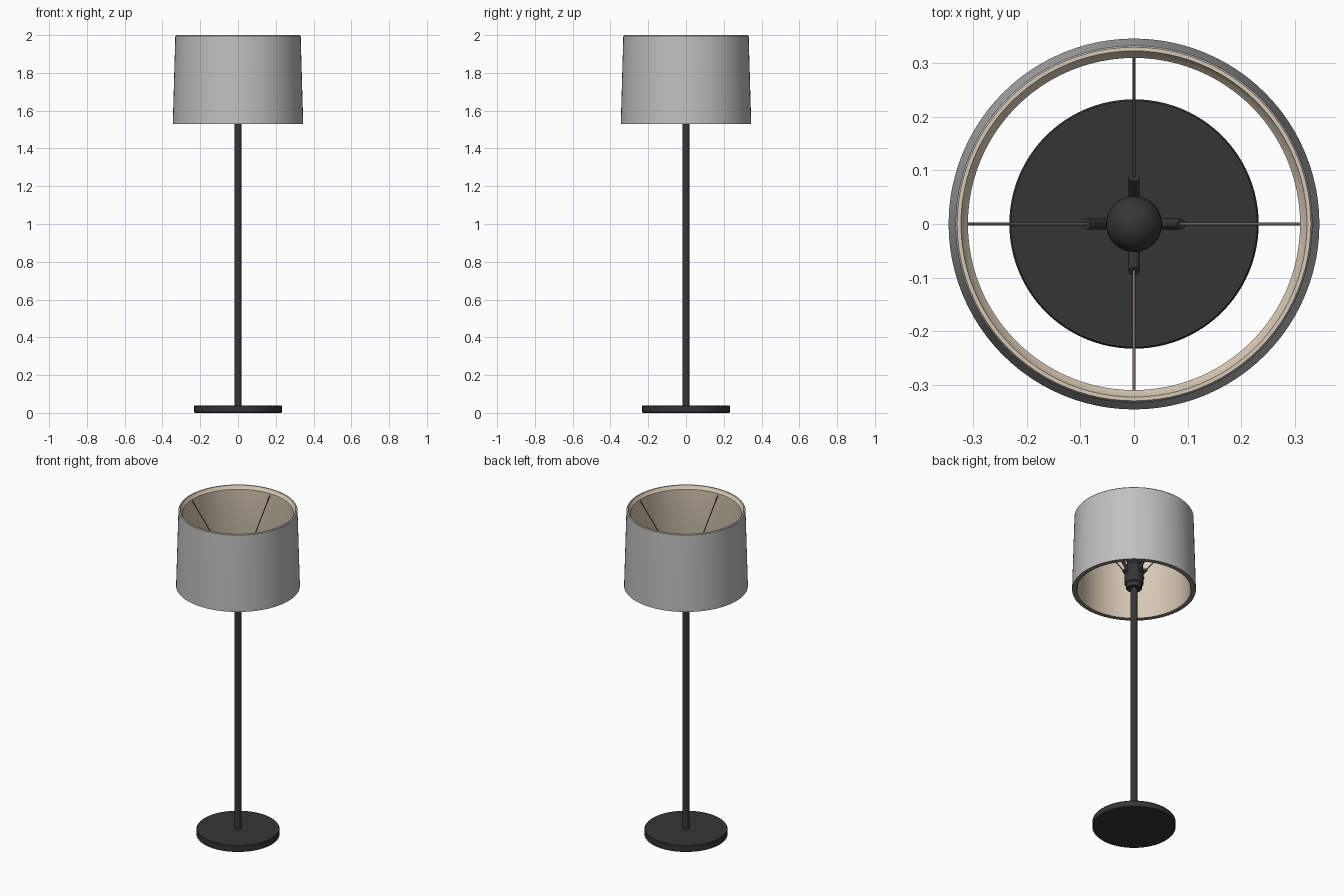
import bpy, bmesh, math
from mathutils import Vector

if "Cube" in bpy.data.objects:
    bpy.data.objects.remove(bpy.data.objects["Cube"])


def material(name, rgb):
    m = bpy.data.materials.new(name)
    m.diffuse_color = (*rgb, 1)
    m.use_nodes = True
    m.node_tree.nodes["Principled BSDF"].inputs["Base Color"].default_value = m.diffuse_color
    return m


BLACK = material("matte black", (0.036, 0.036, 0.036))
GREY = material("grey fabric", (0.53, 0.53, 0.53))
BEIGE = material("beige lining", (0.68, 0.58, 0.46))
TRIM = material("dark rim", (0.25, 0.24, 0.22))
WIRE = material("brown grey wire", (0.17, 0.15, 0.125))


def lathe(name, profile, mats, bands=None, sides=96, closed=False):
    """Revolve (radius, z) points; bands gives a material index per profile segment."""
    bm = bmesh.new()
    rings = []
    for r, z in profile:
        if r == 0:
            rings.append([bm.verts.new((0, 0, z))] * sides)
        else:
            rings.append([bm.verts.new((r * math.cos(2 * math.pi * i / sides),
                                        r * math.sin(2 * math.pi * i / sides), z))
                          for i in range(sides)])
    pairs = list(zip(rings, rings[1:] + rings[:1]))
    if not closed:
        pairs.pop()
    for k, (a, b) in enumerate(pairs):
        for i in range(sides):
            j = (i + 1) % sides
            f = bm.faces.new(list(dict.fromkeys((a[i], a[j], b[j], b[i]))))
            f.material_index = bands[k] if bands else 0
    bmesh.ops.recalc_face_normals(bm, faces=bm.faces)
    return finish(name, bm, mats)


def finish(name, bm, mats):
    me = bpy.data.meshes.new(name)
    bm.to_mesh(me)
    bm.free()
    for m in mats:
        me.materials.append(m)
    ob = bpy.data.objects.new(name, me)
    bpy.context.collection.objects.link(ob)
    bpy.ops.object.select_all(action='DESELECT')
    ob.select_set(True)
    bpy.context.view_layer.objects.active = ob
    bpy.ops.object.shade_smooth_by_angle(angle=math.radians(35))
    return ob


def rod(name, a, b, radius, mat, sides=12):
    a, b = Vector(a), Vector(b)
    bm = bmesh.new()
    bmesh.ops.create_cone(bm, cap_ends=True, segments=sides, radius1=radius,
                          radius2=radius, depth=(b - a).length)
    bm.transform((b - a).to_track_quat('Z', 'Y').to_matrix().to_4x4())
    bmesh.ops.translate(bm, verts=bm.verts, vec=(a + b) / 2)
    return finish(name, bm, [mat])


# Round base plate with softened edges
lathe("base", [(0, 0), (0.229, 0), (0.232, 0.004), (0.232, 0.036),
               (0.229, 0.04), (0, 0.04)], [BLACK])

# Pole
lathe("pole", [(0, 0.038), (0.019, 0.038), (0.019, 1.56), (0, 1.56)], [BLACK], sides=40)

# Lamp socket: collar, body and neck
lathe("socket", [(0, 1.535), (0.043, 1.535), (0.046, 1.54), (0.046, 1.56),
                 (0.052, 1.565), (0.052, 1.67), (0.048, 1.68), (0.038, 1.685),
                 (0.038, 1.74), (0, 1.74)], [BLACK], sides=48)

# Round bulb
lathe("bulb", [(0 if k in (0, 16) else 0.052 * math.sin(math.pi * k / 16),
                1.76 - 0.052 * math.cos(math.pi * k / 16)) for k in range(17)],
      [BLACK], sides=48)

# Shade: grey outside, dark lower rim, beige lining and top lip
lathe("shade", [(0.345, 1.53), (0.345, 1.54), (0.332, 1.996), (0.329, 2.0),
                (0.322, 2.0), (0.318, 1.99), (0.309, 1.98), (0.313, 1.545),
                (0.318, 1.53)],
      [GREY, BEIGE, TRIM], [0, 0, 0, 1, 1, 1, 1, 1, 2], closed=True)

# Four sloping wires with clips at the socket
for i in range(4):
    c, s = round(math.cos(i * math.pi / 2)), round(math.sin(i * math.pi / 2))
    rod(f"wire_{i + 1}", (c * 0.06, s * 0.06, 1.655), (c * 0.312, s * 0.312, 1.97),
        0.003, WIRE)
    rod(f"clip_{i + 1}", (c * 0.045, s * 0.045, 1.638), (c * 0.088, s * 0.088, 1.69),
        0.010, BLACK)
    rod(f"clip_pin_{i + 1}", (c * 0.045, s * 0.045, 1.63), (c * 0.07, s * 0.07, 1.63),
        0.008, BLACK)
